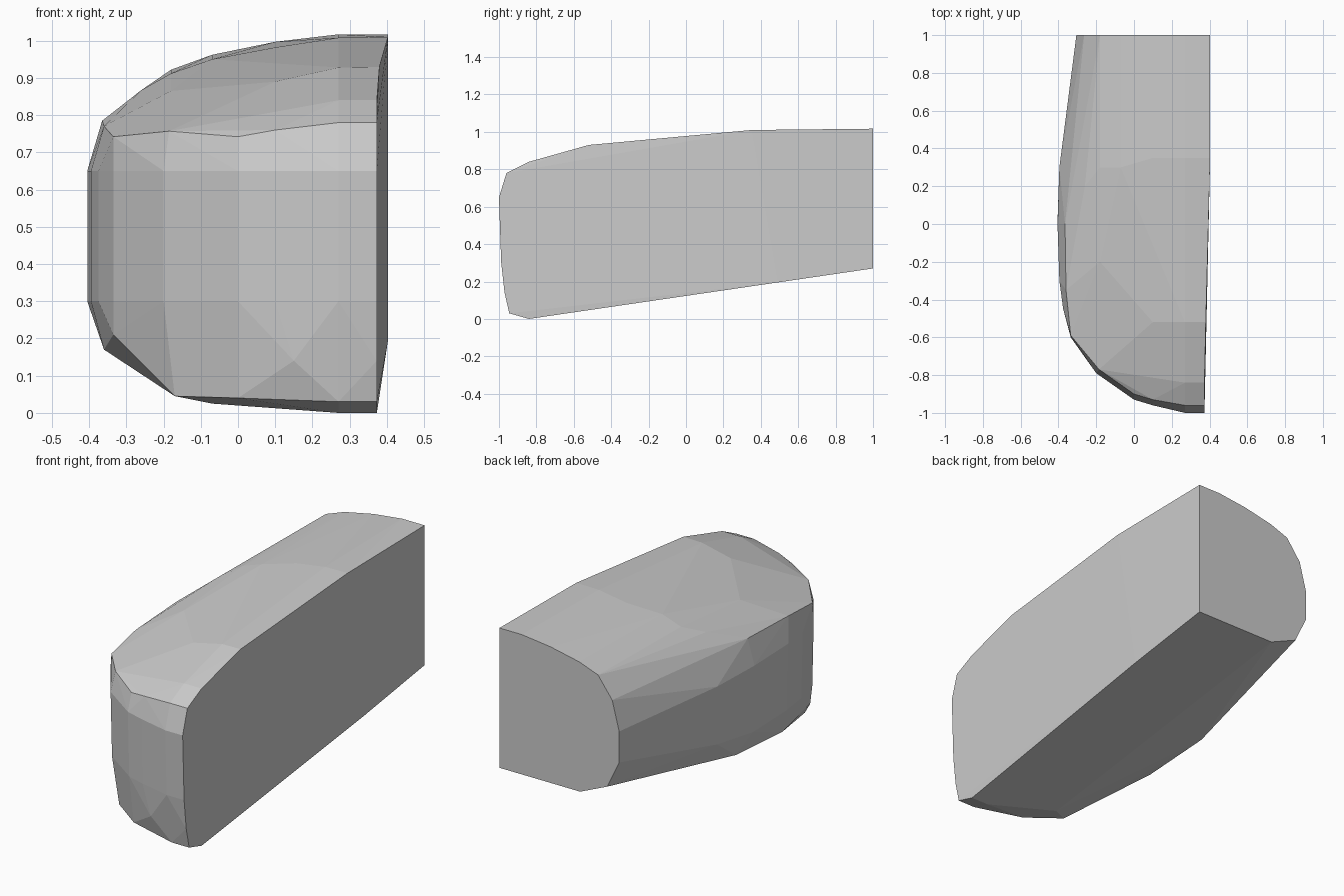
import bpy, bmesh

# Shell contours, each a short list of (x, y, z); the body is their convex skin
plan = [(0.373, -1.0), (0.27, -1.0), (0.1, -0.96), (0.0, -0.93), (-0.2, -0.79),
        (-0.335, -0.6), (-0.375, -0.45), (-0.395, -0.3), (-0.405, 0.0)]
belt = [(x, y, 0.65) for x, y in plan] + [(-0.395, 0.3, 0.65)]
lower_belt = [(x, y + 0.012, 0.3) for x, y in plan] + [(-0.393, 0.3, 0.34)]

# Crease between the walls and the roof
shoulder = [(0.373, -0.96, 0.78), (0.27, -0.96, 0.78), (0.1, -0.93, 0.76),
            (0.0, -0.9, 0.742), (-0.185, -0.77, 0.757), (-0.335, -0.59, 0.742),
            (-0.36, -0.35, 0.77), (-0.365, 0.0, 0.785)]

# Domed roof
roof = [(0.373, -0.84, 0.84), (0.27, -0.84, 0.84), (0.38, -0.52, 0.93),
        (0.27, -0.52, 0.928), (0.1, -0.52, 0.89), (0.403, 0.35, 1.01),
        (0.27, 0.35, 1.008), (0.1, 0.35, 0.982), (-0.07, 0.3, 0.95),
        (-0.18, 0.3, 0.912), (-0.18, -0.2, 0.865), (-0.26, 0.2, 0.867)]

# Rounded lower edge and sloping underside
underside = [(0.373, -0.945, 0.03), (0.27, -0.945, 0.03), (0.0, -0.88, 0.04),
             (-0.17, -0.76, 0.045), (-0.335, -0.57, 0.21), (-0.36, -0.3, 0.17),
             (-0.365, 0.1, 0.2), (0.373, -0.84, 0.0), (0.27, -0.84, 0.0),
             (-0.07, -0.7, 0.025), (0.403, 0.49, 0.195),
             (0.373, -0.97, 0.14), (0.15, -0.95, 0.14)]

# Flat rear end
rear = [(0.403, 0.27), (-0.075, 0.27), (-0.235, 0.34), (-0.305, 0.487),
        (-0.305, 0.653), (-0.264, 0.81), (-0.18, 0.922), (-0.07, 0.962),
        (0.1, 0.997), (0.27, 1.017), (0.403, 1.017)]
rear = [(x, 1.0, z) for x, z in rear]

bm = bmesh.new()
for p in belt + lower_belt + shoulder + roof + underside + rear:
    bm.verts.new(p)
hull = bmesh.ops.convex_hull(bm, input=bm.verts[:])
loose = [v for v in bm.verts if not v.link_faces]
bmesh.ops.delete(bm, geom=loose, context='VERTS')
bmesh.ops.dissolve_limit(bm, angle_limit=0.01, verts=bm.verts[:], edges=bm.edges[:])
bmesh.ops.recalc_face_normals(bm, faces=bm.faces[:])

mesh = bpy.data.meshes.new("faceted_shell")
bm.to_mesh(mesh)
bm.free()
bpy.context.collection.objects.link(bpy.data.objects.new("faceted_shell", mesh))
